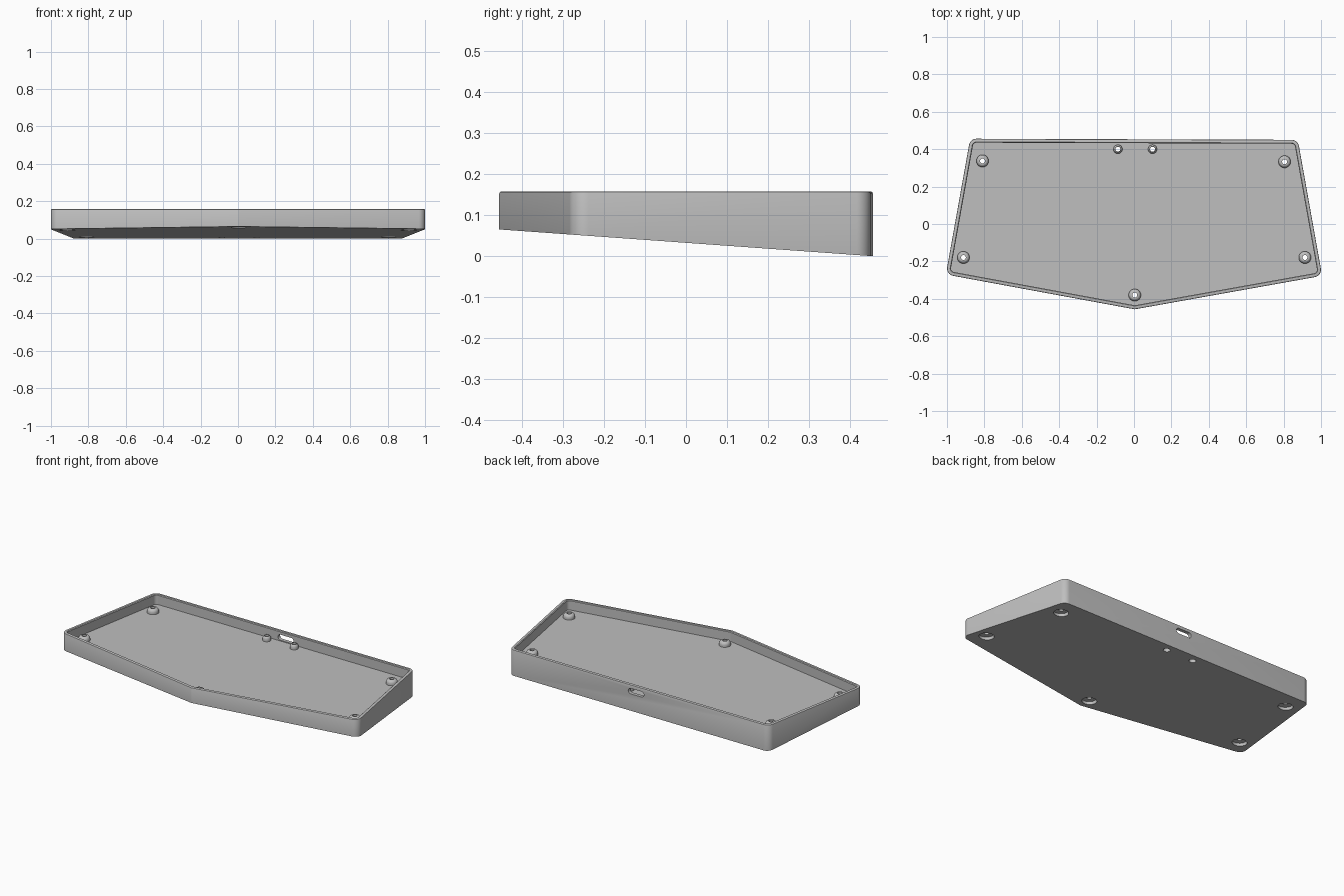
import bpy, bmesh, math
from mathutils import Vector

cube = bpy.data.objects.get("Cube")
if cube:
    bpy.data.objects.remove(cube, do_unlink=True)

# One plain grey plastic
grey = bpy.data.materials.new("grey_plastic")
grey.use_nodes = True
GREY = (0.52, 0.52, 0.52, 1)
grey.diffuse_color = GREY
grey.node_tree.nodes["Principled BSDF"].inputs["Base Color"].default_value = GREY

RIM, FLOOR = 0.158, 0.098
# Outline corners (counter-clockwise) with their rounding radii
CORNERS = [(-1.006, -0.270, 0.04), (0.004, -0.456, 0.012), (1.006, -0.277, 0.04),
           (0.876, 0.450, 0.04), (-0.876, 0.456, 0.04)]


def underside(y):
    return 0.0715 * (0.456 - y)


def outline(inset, steps=8):
    """Rounded polygon, moved inwards by inset."""
    pts = [Vector(c[:2]) for c in CORNERS]
    n, sharp, out = len(pts), [], []
    for i in range(n):
        a = (pts[i] - pts[i - 1]).normalized()
        b = (pts[(i + 1) % n] - pts[i]).normalized()
        na, nb = Vector((-a.y, a.x)), Vector((-b.y, b.x))
        sharp.append((pts[i] + (na + nb) * inset / (1 + na.dot(nb)), na, nb))
    for (p, na, nb), corner in zip(sharp, CORNERS):
        r = max(corner[2] - inset, 0.01)
        centre = p + (na + nb) * r / (1 + na.dot(nb))
        a0 = math.atan2(-na.y, -na.x)
        turn = (math.atan2(-nb.y, -nb.x) - a0) % (2 * math.pi)
        for k in range(steps + 1):
            t = a0 + turn * k / steps
            out.append(centre + Vector((math.cos(t), math.sin(t))) * r)
    return out


def finish(name, bm):
    bmesh.ops.recalc_face_normals(bm, faces=bm.faces)
    me = bpy.data.meshes.new(name)
    bm.to_mesh(me)
    bm.free()
    ob = bpy.data.objects.new(name, me)
    me.materials.append(grey)
    bpy.context.collection.objects.link(ob)
    return ob


def skin(bm, loops, closed=False):
    """Bridge vertex loops; cap the ends, or join last to first."""
    rings = [[bm.verts.new(p) for p in loop] for loop in loops]
    n = len(rings[0])
    pairs = list(zip(rings, rings[1:]))
    if closed:
        pairs.append((rings[-1], rings[0]))
    else:
        bm.faces.new(rings[0])
        bm.faces.new(rings[-1])
    for a, b in pairs:
        for i in range(n):
            j = (i + 1) % n
            bm.faces.new((a[i], a[j], b[j], b[i]))


def lathe(name, x, y, profile, closed=False, n=32):
    bm = bmesh.new()
    skin(bm, [[(x + r * math.cos(2 * math.pi * k / n), y + r * math.sin(2 * math.pi * k / n), z)
               for k in range(n)] for r, z in profile], closed)
    return finish(name, bm)


def activate(ob):
    bpy.ops.object.select_all(action='DESELECT')
    ob.select_set(True)
    bpy.context.view_layer.objects.active = ob


def cut(ob, cutter):
    cutter.hide_render = True
    activate(ob)
    m = ob.modifiers.new("cut", 'BOOLEAN')
    m.operation, m.solver, m.object = 'DIFFERENCE', 'EXACT', cutter
    bpy.ops.object.modifier_apply(modifier=m.name)
    bpy.data.objects.remove(cutter, do_unlink=True)


def smooth(ob):
    activate(ob)
    bpy.ops.object.shade_smooth_by_angle(angle=math.radians(30))


# Tray: wedge-shaped base, wall with eased rim, level floor
bm = bmesh.new()
loops = [[(p.x, p.y, max(underside(p.y), 0)) for p in outline(0)]]
for inset, z in [(0, RIM - 0.005), (0.0015, RIM - 0.0015), (0.005, RIM), (0.017, RIM),
                 (0.021, RIM - 0.004), (0.021, FLOOR)]:
    loops.append([(p.x, p.y, z) for p in outline(inset)])
skin(bm, loops)
tray = finish("tray", bm)

# Connector slot through the back wall
bm = bmesh.new()
slot = []
for k in range(24):
    t = 2 * math.pi * k / 24
    side = 1 if k < 6 or k >= 18 else -1
    slot.append((0.02 + side * 0.036 + 0.017 * math.cos(t), 0.12 + 0.017 * math.sin(t)))
skin(bm, [[(x, y, z) for x, z in slot] for y in (0.40, 0.50)])
cut(tray, finish("slot_cutter", bm))

# Screw bosses on the floor, with bores and recesses from below
HOLE = 0.013
BOSSES = [("back_right", -0.81, 0.337, 0.033), ("back_left", 0.805, 0.333, 0.033),
          ("side_right", -0.912, -0.179, 0.033), ("side_left", 0.914, -0.179, 0.033),
          ("front", 0.004, -0.38, 0.033),
          ("slot_right", -0.086, 0.40, 0.024), ("slot_left", 0.099, 0.40, 0.024)]
for name, x, y, r in BOSSES:
    if r > 0.03:
        seat = underside(y) + 0.02
        profile = [(0.042, -0.05), (0.042, seat), (HOLE, seat), (HOLE, 0.2)]
    else:
        profile = [(0.02, -0.05), (0.02, 0.08), (HOLE, 0.08), (HOLE, 0.2)]
    cut(tray, lathe(name + "_cutter", x, y, profile))
    base, top = FLOOR - 0.001, FLOOR + 0.028
    dome = [(HOLE, base), (r, base), (r, FLOOR + 0.008)]
    for k in range(1, 6):
        t = math.radians(15 * k)
        dome.append((r - 0.016 * (r / 0.033) * (1 - math.cos(t)), FLOOR + 0.008 + 0.02 * math.sin(t)))
    dome += [(r - 0.016 * (r / 0.033), top), (HOLE, top)]
    if r < 0.03:
        dome[-2] = (HOLE + 0.002, top)
        dome = [(max(a, HOLE + 0.001) if 1 < i < len(dome) - 1 else a, z) for i, (a, z) in enumerate(dome)]
    smooth(lathe(name + "_boss", x, y, dome, closed=True))

smooth(tray)
